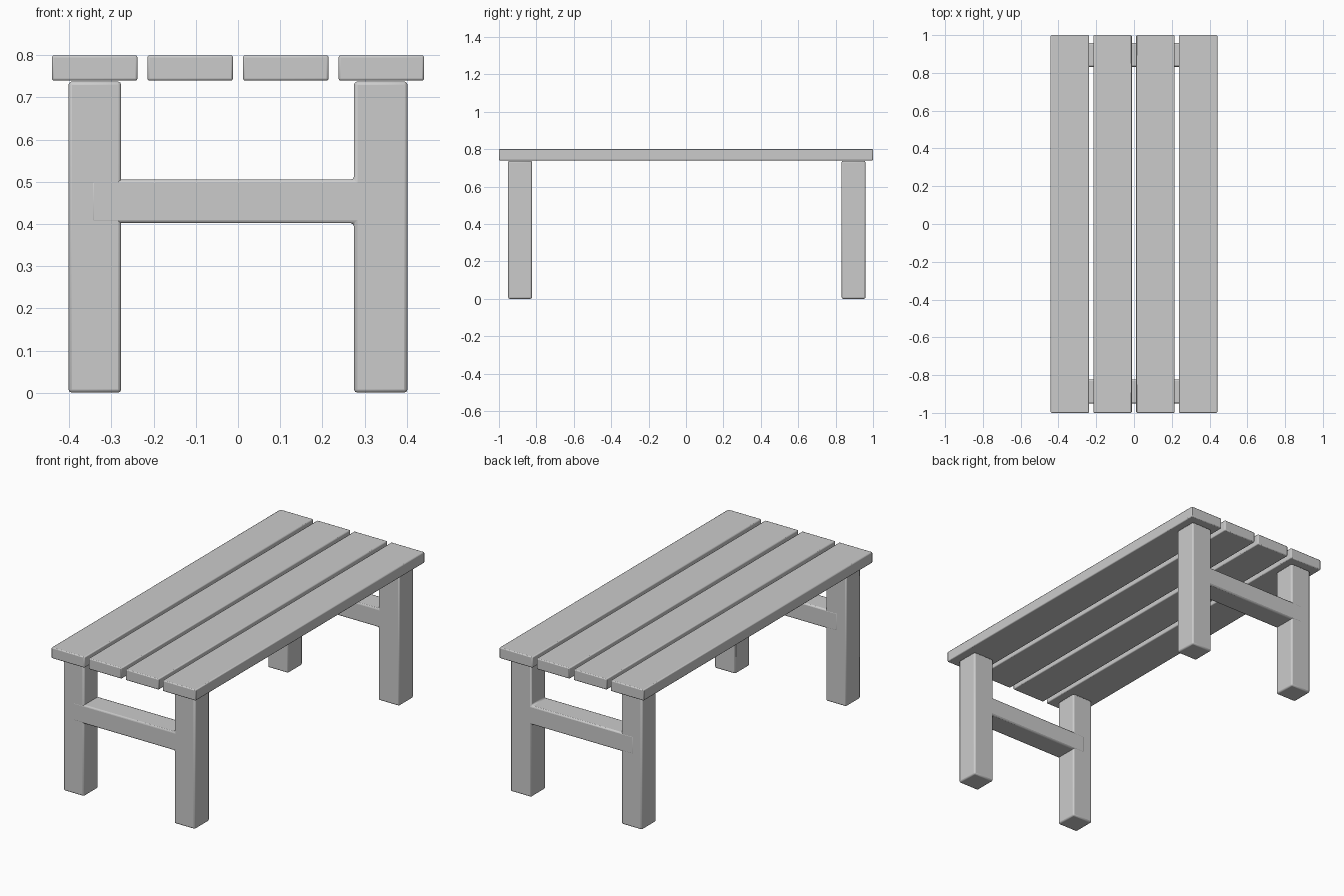
import bpy, bmesh

if "Cube" in bpy.data.objects:
    bpy.data.objects.remove(bpy.data.objects["Cube"])


def make_part(name, outline, y0, y1, bevel):
    """Extrude an (x, z) outline from y0 to y1 and round its edges."""
    bm = bmesh.new()
    face = bm.faces.new([bm.verts.new((x, y0, z)) for x, z in outline])
    ext = bmesh.ops.extrude_face_region(bm, geom=[face])
    verts = [g for g in ext["geom"] if isinstance(g, bmesh.types.BMVert)]
    bmesh.ops.translate(bm, verts=verts, vec=(0, y1 - y0, 0))
    bmesh.ops.recalc_face_normals(bm, faces=bm.faces)
    mesh = bpy.data.meshes.new(name)
    bm.to_mesh(mesh)
    bm.free()
    obj = bpy.data.objects.new(name, mesh)
    bpy.context.collection.objects.link(obj)
    mod = obj.modifiers.new("rounded_edges", "BEVEL")
    mod.width = bevel
    mod.segments = 2
    mod.limit_method = "ANGLE"
    bpy.ops.object.select_all(action="DESELECT")
    obj.select_set(True)
    bpy.context.view_layer.objects.active = obj
    bpy.ops.object.shade_smooth_by_angle()
    return obj


def rect(x0, x1, z0, z1):
    return [(x0, z0), (x1, z0), (x1, z1), (x0, z1)]


# Four long seat planks
for i in range(4):
    cx = (i - 1.5) * 0.2265
    make_part(f"seat_plank_{i + 1}", rect(cx - 0.1015, cx + 0.1015, 0.74, 0.80),
              -1.0, 1.0, 0.005)

# Right leg and cross rail in one piece; the rail end sinks into the left leg
leg_with_rail = [(0.275, 0.0), (0.402, 0.0), (0.402, 0.738), (0.275, 0.738),
                 (0.275, 0.505), (-0.35, 0.505), (-0.35, 0.402), (0.275, 0.402)]

# Front and back leg frames
for side, cy in (("front", -0.887), ("back", 0.896)):
    make_part(f"{side}_right_leg_and_rail", leg_with_rail,
              cy - 0.0635, cy + 0.0635, 0.008)
    make_part(f"{side}_left_leg", rect(-0.402, -0.277, 0.0, 0.738),
              cy - 0.0628, cy + 0.0628, 0.008)
